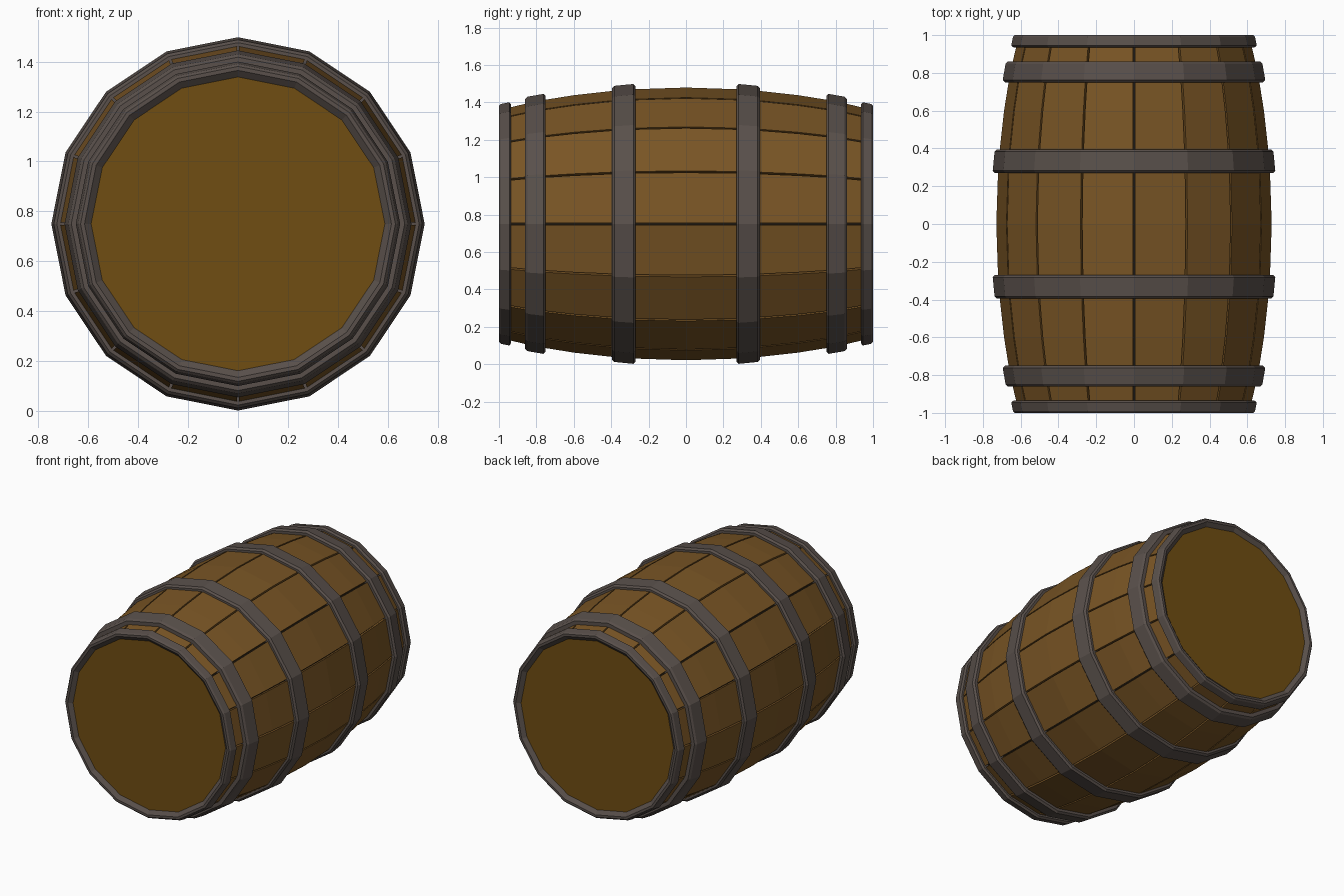
import bpy, bmesh, math

if "Cube" in bpy.data.objects:
    bpy.data.objects.remove(bpy.data.objects["Cube"])

N = 16          # sides of the barrel
CZ = 0.75       # height of the barrel axis


def material(name, rgb):
    m = bpy.data.materials.new(name)
    m.diffuse_color = (*rgb, 1)
    m.use_nodes = True
    m.node_tree.nodes["Principled BSDF"].inputs["Base Color"].default_value = m.diffuse_color
    return m


wood = material("stave_wood", (0.19, 0.09, 0.018))
head_wood = material("head_wood", (0.16, 0.075, 0.006))
iron = material("dark_iron", (0.10, 0.08, 0.07))
shadow = material("seam_dark", (0.012, 0.008, 0.004))


def point(r, a, y, side=0.0):
    """Point at radius r and angle a about the y axis, shifted along the tangent."""
    return (r * math.sin(a) + side * math.cos(a), y,
            CZ + r * math.cos(a) - side * math.sin(a))


def finish(name, bm, mat):
    bmesh.ops.recalc_face_normals(bm, faces=bm.faces[:])
    me = bpy.data.meshes.new(name)
    bm.to_mesh(me)
    bm.free()
    me.materials.append(mat)
    ob = bpy.data.objects.new(name, me)
    bpy.context.collection.objects.link(ob)
    return ob


def lathe(name, profile, mat, closed=True):
    """Spin a (y, r) profile about the barrel axis; open profiles get end caps."""
    bm = bmesh.new()
    rings = [[bm.verts.new(point(r, 2 * math.pi * i / N, y)) for i in range(N)]
             for y, r in profile]
    count = len(rings) if closed else len(rings) - 1
    for k in range(count):
        a, b = rings[k], rings[(k + 1) % len(rings)]
        for i in range(N):
            j = (i + 1) % N
            bm.faces.new((a[i], a[j], b[j], b[i]))
    if not closed:
        bm.faces.new(rings[0])
        bm.faces.new(rings[-1])
    return finish(name, bm, mat)


# bulging outline of the barrel: (y, radius)
half = [(0.33, 0.719), (0.6, 0.689), (0.8, 0.657), (0.97, 0.617)]
outline = [(-y, r) for y, r in reversed(half)] + [(0, 0.73)] + half

# staves, separated by narrow seams
GAP, DEPTH = 0.005, 0.03
bm = bmesh.new()
for s in range(N):
    a0, a1 = 2 * math.pi * s / N, 2 * math.pi * (s + 1) / N
    drop = GAP * math.tan(math.pi / N)
    rows = []
    for y, r in outline:
        rows.append([bm.verts.new(p) for p in (
            point(r - drop, a0, y, GAP), point(r - drop, a1, y, -GAP),
            point(r - DEPTH, a1, y, -GAP), point(r - DEPTH, a0, y, GAP))])
    for a, b in zip(rows, rows[1:]):
        for i in range(4):
            j = (i + 1) % 4
            bm.faces.new((a[i], a[j], b[j], b[i]))
    bm.faces.new(rows[0])
    bm.faces.new(rows[-1])
finish("staves", bm, wood)

# dark core seen through the seams
lathe("inner_core", [(y * 0.98, r - 0.025) for y, r in outline], shadow, closed=False)


def hoop(name, y0, y1, r0, r1, inner0, inner1, c=0.012):
    """Chamfered iron hoop; r0 is the radius on the side nearer the middle."""
    lathe(name, [(y0, inner0), (y0, r0 - c), (y0 + math.copysign(c, y0), r0),
                 (y1 - math.copysign(c, y1), r1), (y1, r1 - c), (y1, inner1)], iron)


# hoops and heads, mirrored front to back
for side, s in (("front", -1), ("back", 1)):
    hoop(side + "_middle_hoop", s * 0.27, s * 0.395, 0.748, 0.738, 0.70, 0.69)
    hoop(side + "_quarter_hoop", s * 0.75, s * 0.86, 0.695, 0.68, 0.64, 0.62)
    lathe(side + "_end_hoop", [(s * 0.935, 0.585), (s * 0.935, 0.638),
                               (s * 0.945, 0.65), (s * 0.99, 0.641),
                               (s * 1.0, 0.631), (s * 1.0, 0.615),
                               (s * 0.975, 0.585)], iron)
    lathe(side + "_head", [(s * 0.94, 0.59), (s * 0.978, 0.59)], head_wood, closed=False)
